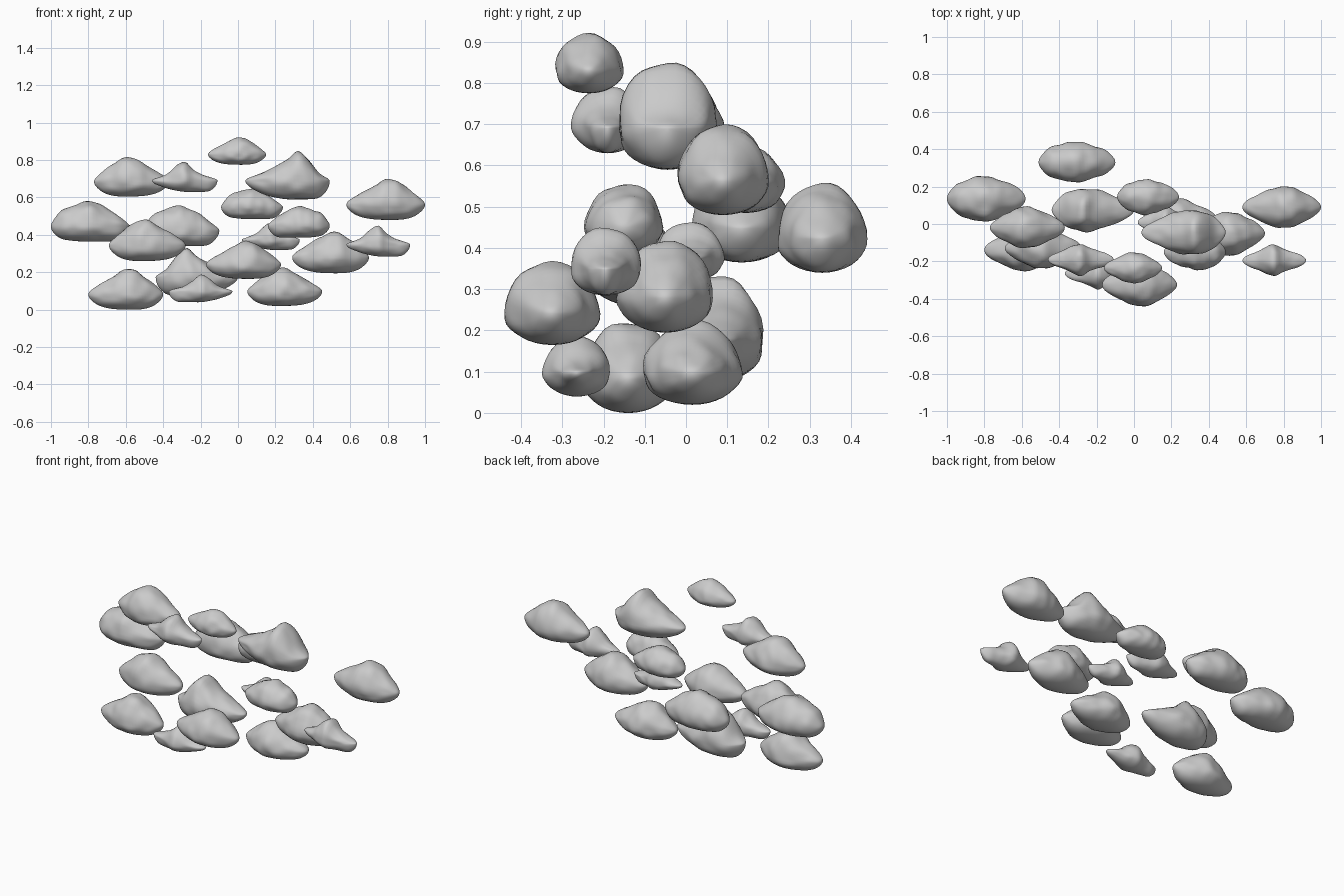
import bpy, bmesh, math
from mathutils import Vector, noise

if "Cube" in bpy.data.objects:
    bpy.data.objects.remove(bpy.data.objects["Cube"])

# Profiles along each cloud's length: height above axis, depth below axis, half width
STYLES = {
    "lumpy": ([.15, .24, .36, .50, .62, .60, .45, .28, .15],
              [.20, .28, .34, .37, .38, .38, .36, .30, .20],
              [.38, .52, .70, .90, 1.0, .95, .75, .55, .35]),
    "round": ([.20, .40, .48, .57, .62, .53, .40, .25, .12],
              [.25, .33, .36, .38, .38, .38, .38, .36, .25],
              [.45, .70, .85, .97, 1.0, .90, .75, .60, .40]),
    "tall":  ([.08, .13, .21, .31, .44, .62, .44, .17, .08],
              [.15, .22, .30, .35, .38, .38, .38, .37, .30],
              [.35, .50, .65, .85, .95, 1.0, .90, .70, .40]),
    "small": ([.08, .13, .25, .50, .62, .37, .21, .13, .08],
              [.15, .20, .28, .34, .38, .38, .38, .38, .30],
              [.32, .45, .60, .85, 1.0, .75, .58, .45, .30]),
}


def sample(vals, u):
    """Smooth Catmull-Rom lookup in an evenly spaced profile."""
    n = len(vals) - 1
    f = min(max(u, 0), 1) * n
    i = min(int(f), n - 1)
    t = f - i
    a, b, c, d = (vals[min(max(i + k, 0), n)] for k in (-1, 0, 1, 2))
    return .5 * (2*b + (c - a)*t + (2*a - 5*b + 4*c - d)*t*t + (3*b - a - 3*c + d)*t**3)


def cloud(name, style, flip, x0, x1, y, half, z0, z1):
    top, low, wide = STYLES[style]
    length, h = x1 - x0, z1 - z0
    axis = z0 + .38 * h
    rings, segs = 40, 36
    seed = Vector((x0 * 17, y * 31, z0 * 23))
    bm = bmesh.new()
    loops = []
    for r in range(1, rings):
        u = (1 - math.cos(math.pi * r / rings)) / 2
        cap = math.sqrt(1 - abs(2*u - 1) ** 7)
        s = 1 - u if flip else u
        t, b, w = (sample(p, s) * cap for p in (top, low, wide))
        loop = []
        for k in range(segs):
            a = 2 * math.pi * k / segs
            c, sn = math.cos(a), math.sin(a)
            # soft puffs over the skin
            puff = 1 + .09 * noise.noise(Vector((u * 7, c * 1.6, sn * 1.6)) + seed) * cap
            rz = (t if sn > 0 else b) * h
            loop.append(bm.verts.new((x0 + u * length, y + c * w * half * puff,
                                      axis + sn * rz * (puff if sn > 0 else 1))))
        loops.append(loop)
    for l0, l1 in zip(loops, loops[1:]):
        for k in range(segs):
            j = (k + 1) % segs
            bm.faces.new((l0[k], l0[j], l1[j], l1[k]))
    for x, loop in ((x0, loops[0]), (x1, loops[-1])):
        tip = bm.verts.new((x, y, axis))
        for k in range(segs):
            bm.faces.new((tip, loop[k], loop[(k + 1) % segs]))
    bmesh.ops.recalc_face_normals(bm, faces=bm.faces)
    for f in bm.faces:
        f.smooth = True
    mesh = bpy.data.meshes.new(name)
    bm.to_mesh(mesh)
    bm.free()
    bpy.context.collection.objects.link(bpy.data.objects.new(name, mesh))


# style, flipped, x range, y centre, half depth, z range
cloud("cloud_upper_left", "lumpy", True, -.77, -.37, -.02, .110, .605, .815)
cloud("cloud_upper_left_small", "small", False, -.46, -.11, -.19, .085, .63, .79)
cloud("cloud_summit", "lumpy", False, -.16, .15, -.235, .083, .775, .92)
cloud("cloud_upper_right_tall", "tall", False, .04, .49, -.045, .120, .59, .85)
cloud("cloud_upper_centre", "round", False, -.09, .24, .145, .093, .485, .65)
cloud("cloud_middle_right", "round", True, .16, .49, -.15, .095, .385, .555)
cloud("cloud_far_right", "lumpy", False, .58, 1.0, .09, .112, .48, .695)
cloud("cloud_far_left", "round", False, -1.0, -.58, .135, .120, .365, .58)
cloud("cloud_back", "round", False, -.51, -.10, .33, .110, .34, .555)
cloud("cloud_middle_left", "lumpy", True, -.69, -.28, -.13, .110, .26, .48)
cloud("cloud_middle_small", "small", False, .02, .33, .01, .083, .32, .46)
cloud("cloud_lower_right", "lumpy", False, .29, .70, -.05, .115, .195, .415)
cloud("cloud_right_small", "small", False, .58, .92, -.195, .085, .285, .45)
cloud("cloud_lower_tall", "tall", True, -.44, .0, .075, .115, .075, .335)
cloud("cloud_front", "lumpy", False, -.17, .23, -.325, .115, .165, .365)
cloud("cloud_bottom_right", "lumpy", True, .05, .45, .015, .118, .02, .22)
cloud("cloud_bottom_left", "lumpy", False, -.80, -.40, -.14, .112, .0, .215)
cloud("cloud_bottom_small", "small", True, -.37, -.03, -.265, .083, .04, .19)
